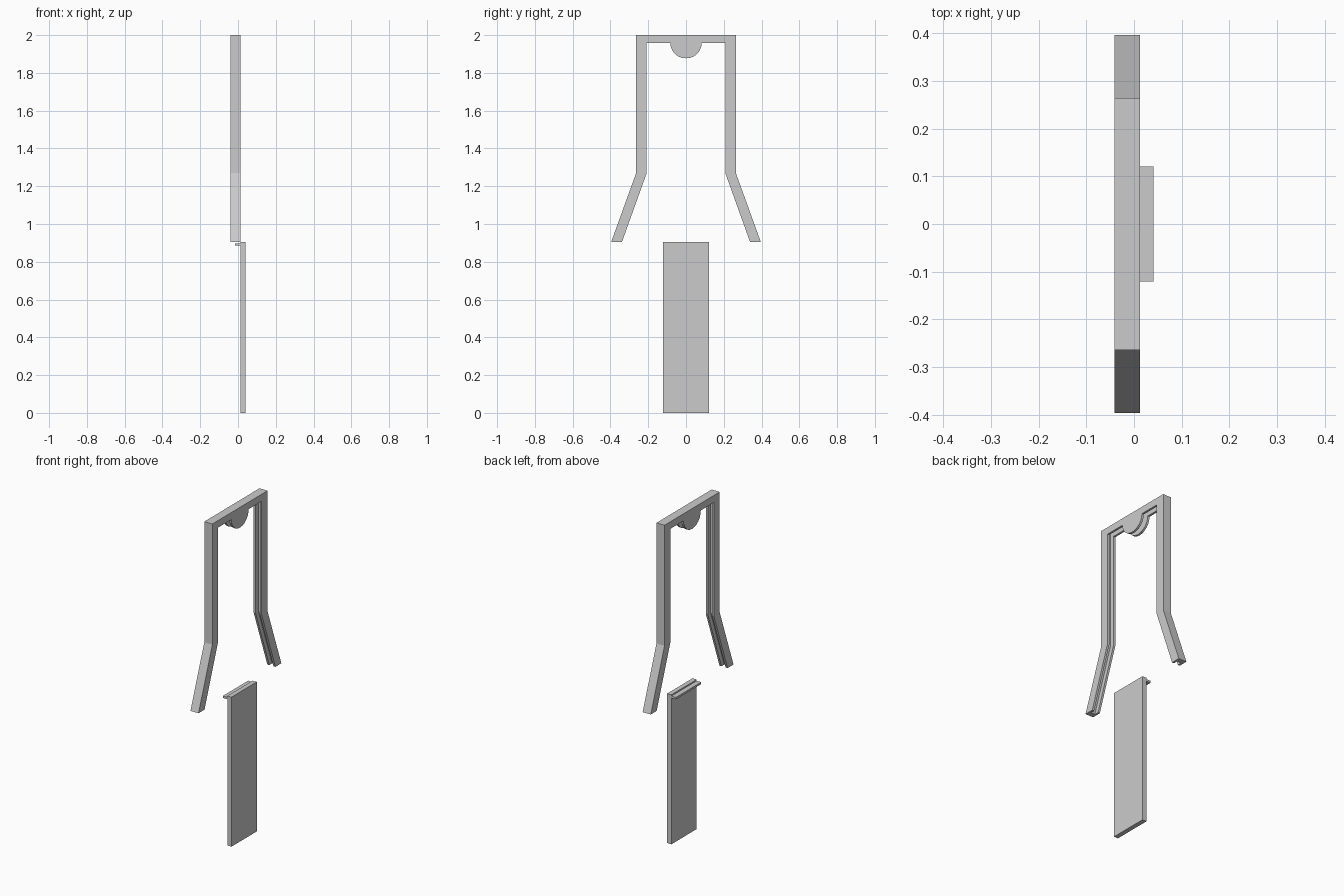
import bpy, bmesh, math

if "Cube" in bpy.data.objects:
    bpy.data.objects.remove(bpy.data.objects["Cube"])

X0, X1 = -0.041, 0.013      # depth range of the frame
LIP = 0.013                 # thickness of the two outer layers


def prism(name, outline, x0, x1):
    """Extrude a (y, z) outline along x."""
    bm = bmesh.new()
    face = bm.faces.new([bm.verts.new((x0, y, z)) for y, z in outline])
    ext = bmesh.ops.extrude_face_region(bm, geom=[face])
    verts = [g for g in ext["geom"] if isinstance(g, bmesh.types.BMVert)]
    bmesh.ops.translate(bm, verts=verts, vec=(x1 - x0, 0, 0))
    bmesh.ops.recalc_face_normals(bm, faces=bm.faces)
    mesh = bpy.data.meshes.new(name)
    bm.to_mesh(mesh)
    bm.free()
    ob = bpy.data.objects.new(name, mesh)
    bpy.context.collection.objects.link(ob)
    return ob


def rect(y0, y1, z0, z1):
    return [(y0, z0), (y1, z0), (y1, z1), (y0, z1)]


def mirrored(half):
    """Complete a half outline across y = 0."""
    return half + [(-y, z) for y, z in reversed(half)]


def arch(inset, tab):
    """Splayed-leg arch; inset thins the inner side, tab adds the half disc."""
    outer = [(0.264, 2.0), (0.264, 1.27), (0.396, 0.905)]
    inner = [(0.339 + inset, 0.905), (0.208 + inset, 1.27), (0.208 + inset, 1.957 + inset)]
    half = outer + inner
    if tab:
        n = 12
        arc = [(0.083 * math.cos(math.pi * i / n), 1.957 - 0.08 * math.sin(math.pi * i / n))
               for i in range(n + 1)]
        return half + arc + [(-y, z) for y, z in reversed(half)]
    return mirrored(half)


# Channel frame: two outer layers with half-disc tabs and a thinner core
prism("frame_left_layer", arch(0, True), X0, X0 + LIP)
prism("frame_right_layer", arch(0, True), X1 - LIP, X1)
prism("frame_core", arch(0.027, False), X0 + LIP, X1 - LIP)

# Lower panel and its small ledge
prism("lower_panel", rect(-0.121, 0.121, 0, 0.905), X1, 0.041)
prism("panel_ledge", rect(-0.121, 0.121, 0.885, 0.897), -0.017, X1)
